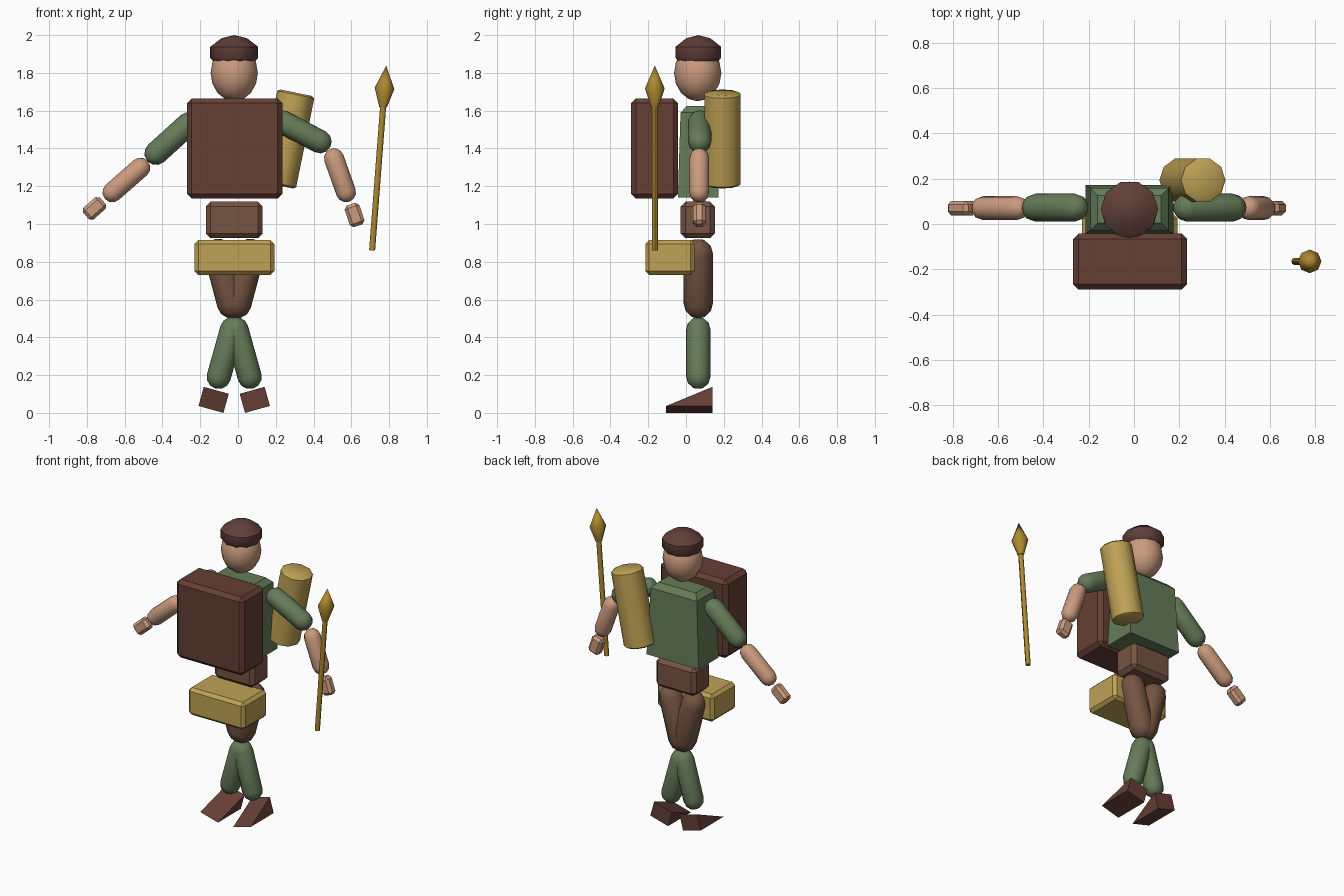
import bpy, bmesh, math
from mathutils import Matrix, Vector

if "Cube" in bpy.data.objects:
    bpy.data.objects.remove(bpy.data.objects["Cube"])

CX, CY = -0.02, 0.065      # body centre line


def material(name, rgb):
    m = bpy.data.materials.new(name)
    m.diffuse_color = (*rgb, 1)
    m.use_nodes = True
    m.node_tree.nodes["Principled BSDF"].inputs["Base Color"].default_value = m.diffuse_color
    return m


SKIN = material("skin", (0.60, 0.33, 0.21))
GREEN = material("green_cloth", (0.13, 0.20, 0.10))
BROWN = material("brown_cloth", (0.18, 0.09, 0.055))
LEATHER = material("leather", (0.13, 0.05, 0.035))
HAT = material("hat_felt", (0.12, 0.05, 0.04))
TAN = material("tan_canvas", (0.52, 0.36, 0.09))
BRASS = material("brass", (0.42, 0.25, 0.03))


def finish(name, bm, mat, matrix=Matrix(), smooth=None):
    bm.transform(matrix)
    bmesh.ops.recalc_face_normals(bm, faces=bm.faces[:])
    mesh = bpy.data.meshes.new(name)
    bm.to_mesh(mesh)
    bm.free()
    ob = bpy.data.objects.new(name, mesh)
    bpy.context.collection.objects.link(ob)
    mesh.materials.append(mat)
    if smooth:
        bpy.ops.object.select_all(action='DESELECT')
        ob.select_set(True)
        bpy.context.view_layer.objects.active = ob
        bpy.ops.object.shade_smooth_by_angle(angle=math.radians(smooth))
    return ob


def lathe(name, profile, mat, start, tilt=0.0, n=12, smooth=45):
    """Spin (radius, height) points about an axis tilted in the xz plane."""
    bm = bmesh.new()
    rings = []
    for r, h in profile:
        if r < 1e-5:
            rings.append([bm.verts.new((0, 0, h))])
        else:
            rings.append([bm.verts.new((r * math.cos(t), r * math.sin(t), h))
                          for t in (2 * math.pi * i / n for i in range(n))])
    for lo, hi in zip(rings, rings[1:]):
        for i in range(n):
            q = [lo[i % len(lo)], lo[(i + 1) % len(lo)],
                 hi[(i + 1) % len(hi)], hi[i % len(hi)]]
            bm.faces.new(list(dict.fromkeys(q)))
    for ring in (rings[0], rings[-1]):
        if len(ring) > 1:
            bm.faces.new(ring)
    mx = Matrix.Translation(start) @ Matrix.Rotation(tilt, 4, 'Y')
    return finish(name, bm, mat, mx, smooth)


def capsule(name, a, b, r, mat, y=CY):
    """Round-ended limb between two (x, z) joint centres."""
    dx, dz = b[0] - a[0], b[1] - a[1]
    length = math.hypot(dx, dz)
    arc = [math.radians(d) for d in (90, 60, 30, 0)]
    prof = [(r * math.cos(t), -r * math.sin(t)) for t in arc]
    prof += [(p, length - h) for p, h in reversed(prof)]
    lathe(name, prof, mat, (a[0], y, a[1]), math.atan2(dx, dz))


def box(name, lo, hi, mat, bevel=0.025, tilt=0.0):
    lo, hi = Vector(lo), Vector(hi)
    bm = bmesh.new()
    bmesh.ops.create_cube(bm, size=1)
    bm.transform(Matrix.Diagonal((*(hi - lo), 1)))
    bmesh.ops.bevel(bm, geom=bm.edges[:], offset=bevel, segments=1, affect='EDGES')
    mx = Matrix.Translation((lo + hi) / 2) @ Matrix.Rotation(tilt, 4, 'Y')
    finish(name, bm, mat, mx)


# head and hat
head = [(0.125 * math.sin(t), -0.15 * math.cos(t))
        for t in (math.pi * i / 8 for i in range(9))]
lathe("head", head, SKIN, (CX, CY - 0.003, 1.80))
lathe("hat", [(0.112, 1.862), (0.127, 1.88), (0.127, 1.938), (0.068, 1.983), (0, 2.0)],
      HAT, (CX, CY, 0), n=10)

# torso: wider at the hem, chamfered shoulders
bm = bmesh.new()
rings = []
for hx, hy, z in ((0.195, 0.108, 1.14), (0.173, 0.094, 1.59), (0.14, 0.06, 1.625)):
    rings.append([bm.verts.new((CX + sx * hx, CY + sy * hy, z))
                  for sx, sy in ((-1, -1), (1, -1), (1, 1), (-1, 1))])
for a, b in zip(rings, rings[1:]):
    for i in range(4):
        j = (i + 1) % 4
        bm.faces.new((a[i], a[j], b[j], b[i]))
bm.faces.new(rings[0])
bm.faces.new(rings[-1])
finish("torso", bm, GREEN)

# pelvis, pack and belt pouch
box("pelvis", (-0.17, -0.028, 0.925), (0.13, 0.153, 1.118), BROWN)
box("pack", (-0.27, -0.29, 1.135), (0.235, -0.042, 1.665), LEATHER)
box("belt_pouch", (-0.23, -0.215, 0.73), (0.192, 0.045, 0.915), TAN, 0.02)

# legs and feet, mirrored about the centre line
for side, s in (("left", -1), ("right", 1)):
    capsule(side + "_thigh", (CX + s * 0.085, 0.845), (CX + s * 0.014, 0.577), 0.077, BROWN)
    capsule(side + "_shin", (CX + s * 0.011, 0.444), (CX + s * 0.082, 0.19), 0.064, GREEN)
    bm = bmesh.new()
    a, b = [[bm.verts.new((x, y, z)) for y, z in ((-0.105, 0), (0.14, 0), (0.14, 0.105))]
            for x in (0, 0.137)]
    bm.faces.new(a)
    bm.faces.new(b)
    for i in range(3):
        j = (i + 1) % 3
        bm.faces.new((a[i], a[j], b[j], b[i]))
    mx = (Matrix.Translation((CX, 0, 0)) @ Matrix.Diagonal((s, 1, 1, 1))
          @ Matrix.Translation((0.057, 0, 0)) @ Matrix.Rotation(math.radians(-15.5), 4, 'Y'))
    finish(side + "_foot", bm, LEATHER, mx)

# arms
capsule("left_upper_arm", (-0.262, 1.53), (-0.434, 1.374), 0.062, GREEN, 0.072)
capsule("left_forearm", (-0.517, 1.298), (-0.665, 1.168), 0.053, SKIN, 0.07)
capsule("right_upper_arm", (0.235, 1.54), (0.434, 1.436), 0.062, GREEN, 0.072)
capsule("right_forearm", (0.508, 1.348), (0.572, 1.168), 0.053, SKIN, 0.07)

# hands
for name, x, z, deg in (("left_hand", -0.76, 1.083, 48.5), ("right_hand", 0.617, 1.048, -19)):
    box(name, (x - 0.041, 0.038, z - 0.06), (x + 0.041, 0.102, z + 0.06),
        SKIN, 0.017, math.radians(deg))

# rolled blanket behind the shoulder
lathe("blanket_roll", [(0.085, 0), (0.1, 0.01), (0.1, 0.49), (0.085, 0.5)], TAN,
      (0.208, 0.193, 1.205), math.radians(11.5), n=10)

# spear
lean = math.atan2(0.065, 0.85)
lathe("spear_shaft", [(0.016, 0), (0.016, 0.79)], BRASS, (0.71, -0.165, 0.86), lean, n=8)
lathe("spear_head", [(0.02, 0.76), (0.052, 0.86), (0, 0.982)], BRASS,
      (0.71, -0.165, 0.86), lean, n=8)
